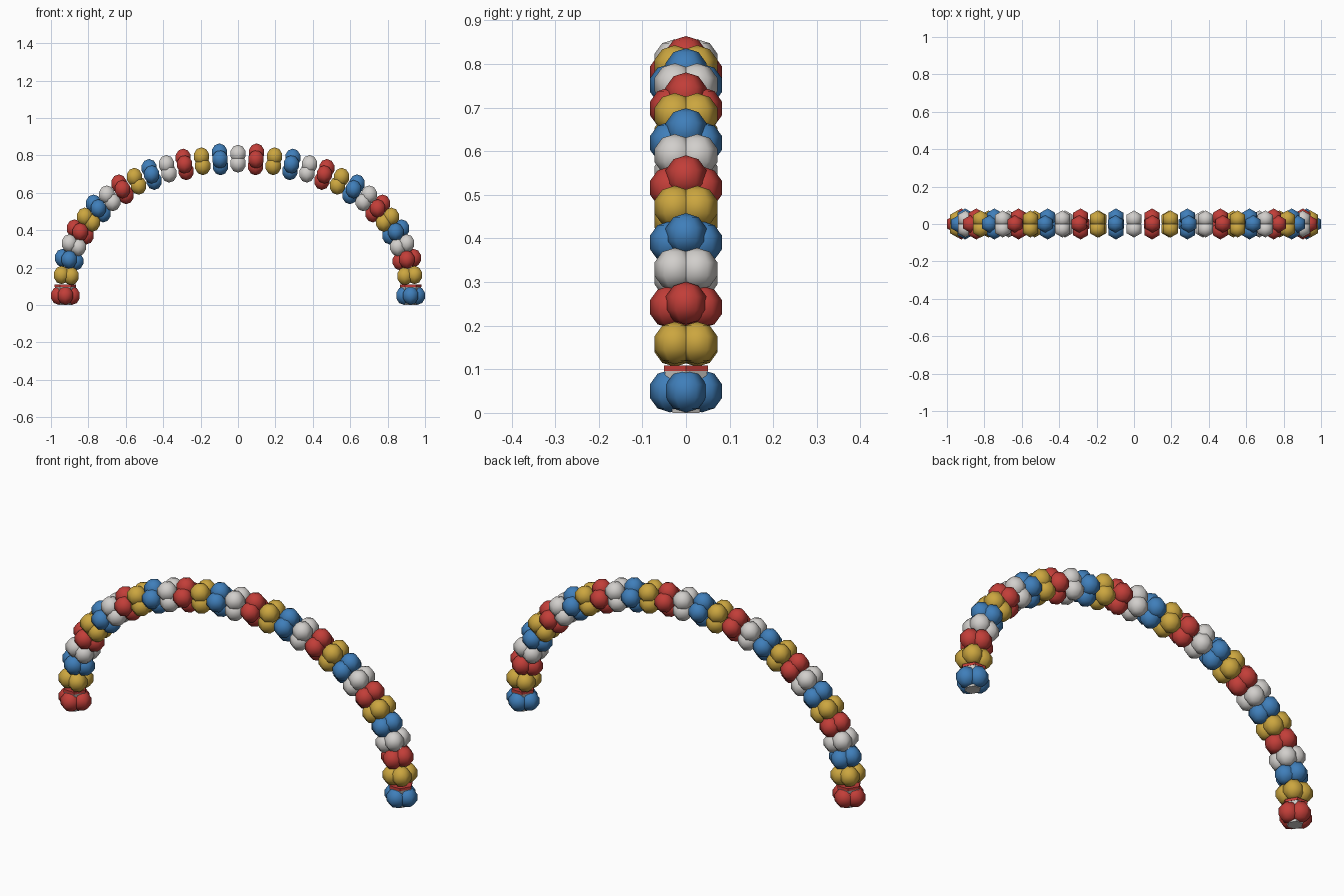
import bpy
import bmesh
from math import sin, cos, pi, radians
from mathutils import Matrix, Vector

cube = bpy.data.objects.get("Cube")
if cube:
    bpy.data.objects.remove(cube, do_unlink=True)


def material(name, rgb):
    mat = bpy.data.materials.new(name)
    mat.use_nodes = True
    colour = (*rgb, 1)
    mat.diffuse_color = colour
    mat.node_tree.nodes["Principled BSDF"].inputs["Base Color"].default_value = colour
    return mat


red = material("red", (0.54, 0.048, 0.04))
yellow = material("yellow", (0.6, 0.38, 0.05))
blue = material("blue", (0.05, 0.21, 0.49))
white = material("white", (0.64, 0.62, 0.6))
CYCLE = [red, yellow, blue, white]

COUNT = 31        # clusters along the arch
HALF_SPAN = 0.923
BASE_Z = 0.05
RISE = 0.732
RADIUS = 0.049    # balloon radius
OFFSET = 0.0364   # balloon centre to cluster centre


def finish(bm, name, mat, smooth):
    mesh = bpy.data.meshes.new(name)
    bm.to_mesh(mesh)
    bm.free()
    mesh.materials.append(mat)
    for face in mesh.polygons:
        face.use_smooth = smooth
    obj = bpy.data.objects.new(name, mesh)
    bpy.context.scene.collection.objects.link(obj)
    return obj


def arch_point(angle):
    height = max(sin(angle), 0) ** 0.85
    return Vector((-HALF_SPAN * cos(angle), 0, BASE_Z + RISE * height))


def arch_normal(angle):
    if sin(angle) < 0.01:
        return Vector((-cos(angle), 0, 0)).normalized()
    step = 0.01
    tangent = arch_point(angle + step) - arch_point(angle - step)
    return Vector((-tangent.z, 0, tangent.x)).normalized()


# Balloon clusters: four low-poly balloons, every second ring turned 45 degrees
side = Vector((0, 1, 0))
for i in range(COUNT):
    angle = pi * i / (COUNT - 1)
    centre, normal = arch_point(angle), arch_normal(angle)
    bm = bmesh.new()
    for k in range(4):
        turn = radians(90 * k + 45 * (i % 2))
        spot = centre + OFFSET * (cos(turn) * normal + sin(turn) * side)
        bmesh.ops.create_uvsphere(bm, u_segments=6, v_segments=5, radius=RADIUS,
                                  matrix=Matrix.Translation(spot))
    finish(bm, f"balloon_cluster_{i + 1}", CYCLE[i % 4], True)


# Six-sided weighted pots with a thin rim, one at each foot
def hexagon(name, x, bottom, top, r_bottom, r_top, mat):
    bm = bmesh.new()
    place = Matrix.Translation((x, 0, (bottom + top) / 2)) @ Matrix.Rotation(pi / 6, 4, "Z")
    bmesh.ops.create_cone(bm, cap_ends=True, segments=6, radius1=r_bottom,
                          radius2=r_top, depth=top - bottom, matrix=place)
    finish(bm, name, mat, False)


for label, sign in (("left", 1), ("right", -1)):
    x = sign * HALF_SPAN
    hexagon(f"{label}_pot", x, 0, 0.097, 0.036, 0.057, white)
    hexagon(f"{label}_pot_rim", x, 0.096, 0.109, 0.058, 0.058, red)
